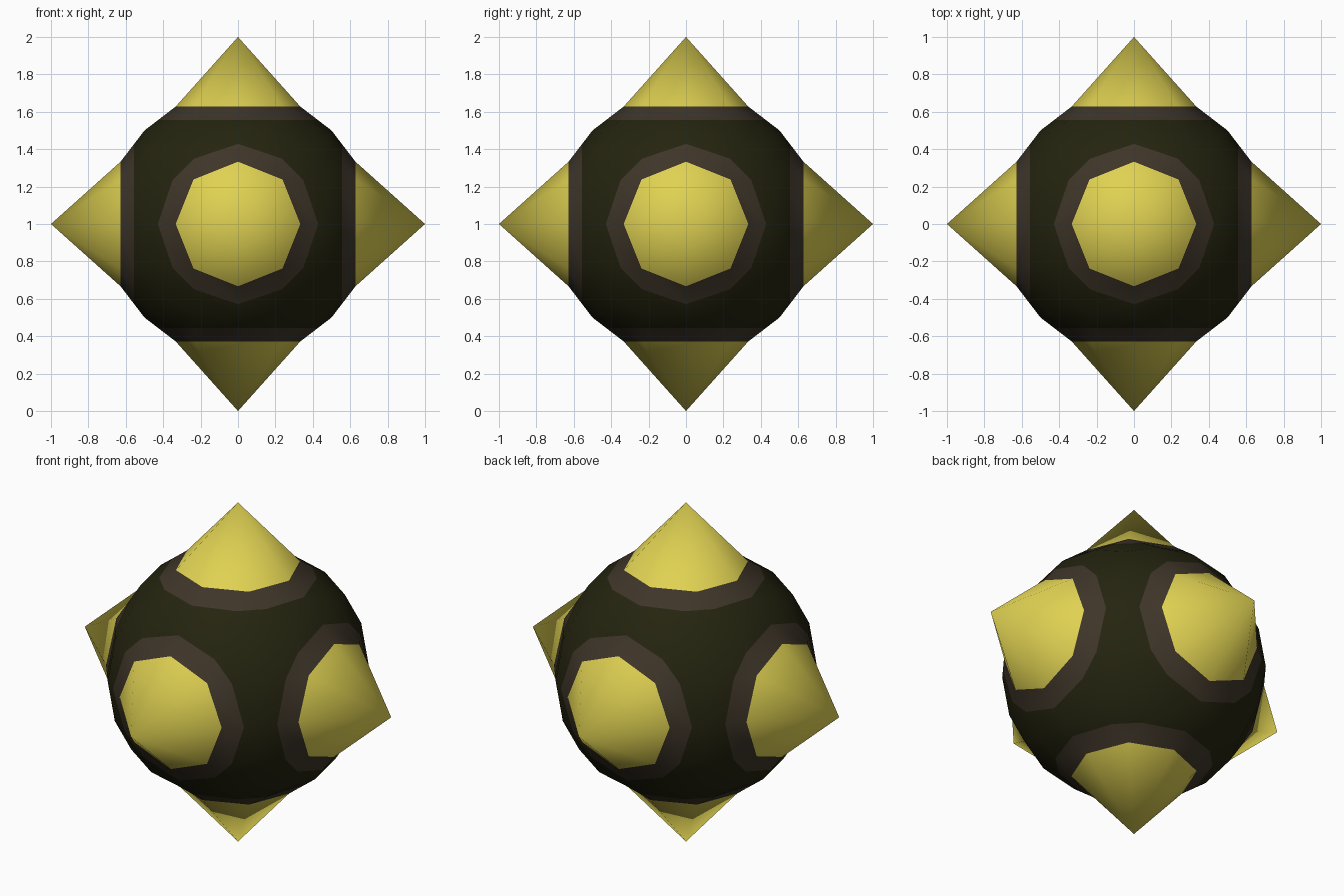
import bpy, bmesh
from mathutils import Vector

if "Cube" in bpy.data.objects:
    bpy.data.objects.remove(bpy.data.objects["Cube"])


def material(name, rgb):
    m = bpy.data.materials.new(name)
    m.diffuse_color = (*rgb, 1.0)
    m.use_nodes = True
    m.node_tree.nodes["Principled BSDF"].inputs["Base Color"].default_value = m.diffuse_color
    return m


BASE, RIM = 0.628, 0.555      # spike base and outer edge of its brown collar

# Where each kind of cube-grid vertex goes: key is its sorted |x|,|y|,|z|,
# value maps each old coordinate (0, 0.5, 1) to its new one
RESHAPE = {
    (0, 0, 1): {0: 0, 1: 1.0},                      # spike tip
    (0, .5, 1): {0: 0, .5: .333, 1: BASE},          # spike base, on axis
    (.5, .5, 1): {.5: .238, 1: BASE},               # spike base, diagonal
    (0, 1, 1): {0: 0, 1: .5},                       # ball between two spikes
    (.5, 1, 1): {.5: .235, 1: .473},
    (1, 1, 1): {1: .41},                            # ball between three spikes
}

bm = bmesh.new()
bmesh.ops.create_cube(bm, size=2)
bmesh.ops.subdivide_edges(bm, edges=bm.edges[:], cuts=3, use_grid_fill=True)

# Round the cube grid into a ball and pull out six eight-sided spikes
split = []
for v in bm.verts:
    old = [round(c * 2) / 2 for c in v.co]
    kind = tuple(sorted(abs(c) for c in old))
    if kind in ((0, 0, 1), (.5, .5, 1)):
        split.append(v)
    v.co = [RESHAPE[kind][abs(c)] * (1 if c >= 0 else -1) for c in old]
bmesh.ops.connect_verts(bm, verts=split)

# Cut the collar edge around every spike
for axis in range(3):
    for side in (-1, 1):
        n = Vector((0, 0, 0))
        n[axis] = side
        bmesh.ops.bisect_plane(bm, geom=bm.verts[:] + bm.edges[:] + bm.faces[:],
                               plane_co=n * RIM, plane_no=n, dist=1e-5)

# Colour by how far out along an axis a face lies
for f in bm.faces:
    reach = max(abs(c) for c in f.calc_center_median())
    f.material_index = 2 if reach > BASE else 1 if reach > RIM else 0
    f.smooth = True
bmesh.ops.recalc_face_normals(bm, faces=bm.faces[:])
bmesh.ops.translate(bm, verts=bm.verts[:], vec=(0, 0, 1))

mesh = bpy.data.meshes.new("spiked_ball")
bm.to_mesh(mesh)
bm.free()
for m in (material("dark olive", (.018, .0175, .005)),
          material("dark brown", (.049, .036, .022)),
          material("spike yellow", (.74, .64, .085))):
    mesh.materials.append(m)
bpy.context.collection.objects.link(bpy.data.objects.new("spiked_ball", mesh))
